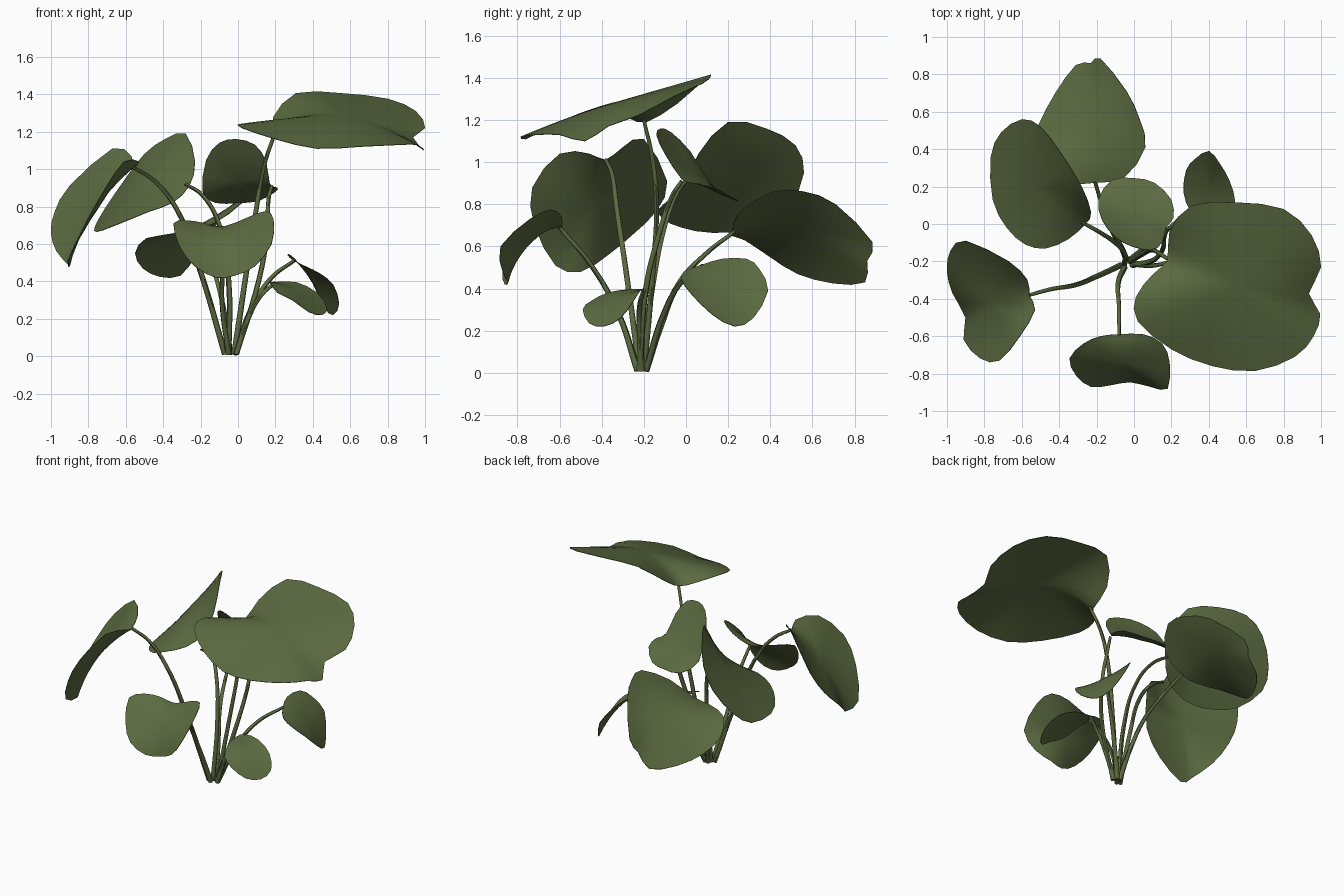
import bpy, bmesh, math
from mathutils import Vector

if "Cube" in bpy.data.objects:
    bpy.data.objects.remove(bpy.data.objects["Cube"])

green = bpy.data.materials.new("leaf green")
green.diffuse_color = (0.105, 0.145, 0.052, 1)
green.use_nodes = True
green.node_tree.nodes["Principled BSDF"].inputs["Base Color"].default_value = green.diffuse_color


def rounded(points, steps=2):
    """Closed Catmull-Rom curve through a few outline points."""
    p, n, out = [Vector(q) for q in points], len(points), []
    for i in range(n):
        a, b, c, d = (p[(i + k - 1) % n] for k in range(4))
        for s in range(steps):
            t = s / steps
            out.append(0.5 * (2 * b + (c - a) * t + (2 * a - 5 * b + 4 * c - d) * t**2
                              + (3 * b - a - 3 * c + d) * t**3))
    return out


def finish(ob):
    bpy.ops.object.select_all(action='DESELECT')
    ob.select_set(True)
    bpy.context.view_layer.objects.active = ob


def leaf(name, centre, *outline):
    """Thin curved blade: rings from the centre out to a wavy outline."""
    rim, c = rounded(outline), Vector(centre)
    n, rings = len(rim), 6
    ang = [2 * math.pi * i / n for i in range(n)]
    A = sum((p * math.cos(a) for p, a in zip(rim, ang)), Vector()) * 2 / n
    B = sum((p * math.sin(a) for p, a in zip(rim, ang)), Vector()) * 2 / n
    bm = bmesh.new()
    mid = bm.verts.new(c)
    prev = None
    for k in range(1, rings + 1):
        t, row = k / rings, []
        for p, a in zip(rim, ang):
            flat = A * math.cos(a) + B * math.sin(a)
            row.append(bm.verts.new(c + flat * t + (p - c - flat) * t * t))
        for i in range(n):
            j = (i + 1) % n
            bm.faces.new((prev[i], row[i], row[j], prev[j]) if prev else (mid, row[i], row[j]))
        prev = row
    bm.normal_update()
    if sum(f.normal.z * f.calc_area() for f in bm.faces) < 0:
        bmesh.ops.reverse_faces(bm, faces=bm.faces[:])
    me = bpy.data.meshes.new(name)
    bm.to_mesh(me)
    bm.free()
    ob = bpy.data.objects.new(name, me)
    bpy.context.collection.objects.link(ob)
    me.materials.append(green)
    finish(ob)
    mod = ob.modifiers.new("thickness", 'SOLIDIFY')
    mod.thickness, mod.offset = 0.003, 0
    bpy.ops.object.modifier_apply(modifier=mod.name)
    bpy.ops.object.shade_smooth_by_angle(angle=math.radians(50))


def stem(name, *path):
    """Tapered round stalk through a few points."""
    cu = bpy.data.curves.new(name, 'CURVE')
    cu.dimensions, cu.bevel_depth, cu.bevel_resolution = '3D', 0.016, 1
    cu.resolution_u, cu.use_fill_caps = 6, True
    sp = cu.splines.new('BEZIER')
    sp.bezier_points.add(len(path) - 1)
    for i, (b, co) in enumerate(zip(sp.bezier_points, path)):
        b.co = co
        b.handle_left_type = b.handle_right_type = 'AUTO'
        b.radius = 1 - 0.4 * i / (len(path) - 1)
    ob = bpy.data.objects.new(name, cu)
    bpy.context.collection.objects.link(ob)
    cu.materials.append(green)
    finish(ob)
    bpy.ops.object.convert(target='MESH')
    bpy.ops.object.shade_smooth_by_angle(angle=math.radians(60))


# big right leaf
leaf("big_leaf", (.55, -.33, 1.285),
     (.18, -.19, 1.19), (.19, -.04, 1.28), (.31, .1, 1.405), (.55, .115, 1.405), (.8, .08, 1.375),
     (.95, -.06, 1.31), (1, -.23, 1.22), (.935, -.37, 1.17), (.995, -.48, 1.1), (.96, -.6, 1.13),
     (.86, -.71, 1.13), (.65, -.785, 1.12), (.42, -.76, 1.11), (.2, -.67, 1.16),
     (.02, -.52, 1.22), (.01, -.39, 1.24), (.1, -.27, 1.21))
stem("big_stem", (-.02, -.2, .01), (.045, -.16, .45), (.1, -.14, .8), (.14, -.16, 1.02), (.2, -.2, 1.2))

# back leaf
leaf("back_leaf", (-.23, .53, .67),
     (-.21, .22, .67), (-.05, .25, .76), (.06, .41, .86), (.03, .56, .86), (-.04, .71, .8),
     (-.18, .885, .62), (-.23, .86, .53), (-.31, .85, .43), (-.42, .7, .425), (-.51, .53, .47),
     (-.55, .4, .55), (-.49, .28, .63), (-.34, .22, .65))
stem("back_stem", (-.04, -.19, .01), (-.07, -.12, .22), (-.12, -.03, .43), (-.17, .1, .57), (-.21, .23, .67))

# back left leaf
leaf("back_left_leaf", (-.5, .2, .92),
     (-.26, 0, .91), (-.23, .06, 1.04), (-.28, .2, 1.19), (-.39, .38, 1.16), (-.5, .52, 1.08),
     (-.6, .56, .95), (-.71, .49, .79), (-.765, .36, .69), (-.755, .13, .665), (-.68, -.02, .69),
     (-.58, -.11, .73), (-.47, -.13, .775), (-.35, -.08, .82))
stem("back_left_stem", (-.05, -.21, .01), (-.05, -.16, .4), (-.1, -.1, .7), (-.19, -.04, .86), (-.28, .01, .92))

# left leaf, cupped along its middle
leaf("left_leaf", (-.76, -.42, .81),
     (-.56, -.38, 1.01), (-.57, -.3, 1.07), (-.67, -.2, 1.11), (-.9, -.09, .91), (-.98, -.14, .77),
     (-1, -.25, .66), (-.97, -.37, .56), (-.9, -.5, .48), (-.91, -.62, .51), (-.82, -.72, .7),
     (-.72, -.73, .88), (-.61, -.6, 1.04), (-.53, -.46, 1.04))
stem("left_stem", (-.07, -.22, .01), (-.2, -.28, .45), (-.33, -.33, .79), (-.45, -.35, .94), (-.56, -.38, 1.01))

# middle leaf
leaf("middle_leaf", (.01, .05, .93),
     (.17, -.02, .92), (.21, .03, .9), (.2, .13, .88), (.11, .22, .83), (0, .245, .82),
     (-.12, .235, .82), (-.19, .13, .88), (-.17, .02, 1.05), (-.1, -.07, 1.14), (-.01, -.12, 1.16),
     (.09, -.14, 1.13), (.15, -.1, 1.04))
stem("middle_stem", (-.01, -.22, .01), (.11, -.19, .4), (.155, -.13, .65), (.165, -.06, .85), (.18, -.02, .91))

# front leaf
leaf("front_leaf", (-.07, -.74, .615),
     (-.08, -.59, .69), (.05, -.59, .74), (.15, -.64, .775), (.19, -.74, .73), (.18, -.88, .6),
     (.09, -.87, .48), (-.02, -.845, .43), (-.12, -.86, .42), (-.23, -.87, .48), (-.31, -.81, .58),
     (-.345, -.72, .71), (-.27, -.64, .725), (-.18, -.6, .71))
stem("front_stem", (-.05, -.23, .01), (-.085, -.32, .28), (-.08, -.45, .51), (-.08, -.6, .69))

# small back right leaf
leaf("small_back_leaf", (.4, .17, .42),
     (.3, .07, .51), (.265, .17, .54), (.28, .29, .54), (.33, .35, .49), (.4, .39, .39),
     (.46, .32, .26), (.51, .23, .22), (.54, .12, .28), (.51, .02, .38), (.44, -.02, .44), (.36, -.01, .48))
stem("small_back_stem", (-.02, -.19, .01), (.08, -.11, .27), (.18, -.03, .42), (.3, .08, .51))

# small front right leaf
leaf("small_front_leaf", (.32, -.34, .345),
     (.19, -.2, .395), (.31, -.215, .395), (.42, -.25, .34), (.475, -.31, .26), (.45, -.39, .22),
     (.38, -.46, .235), (.29, -.49, .3), (.21, -.45, .34), (.18, -.37, .38), (.17, -.27, .395))
stem("small_front_stem", (-.01, -.21, .01), (.05, -.22, .19), (.12, -.22, .32), (.2, -.2, .395))
